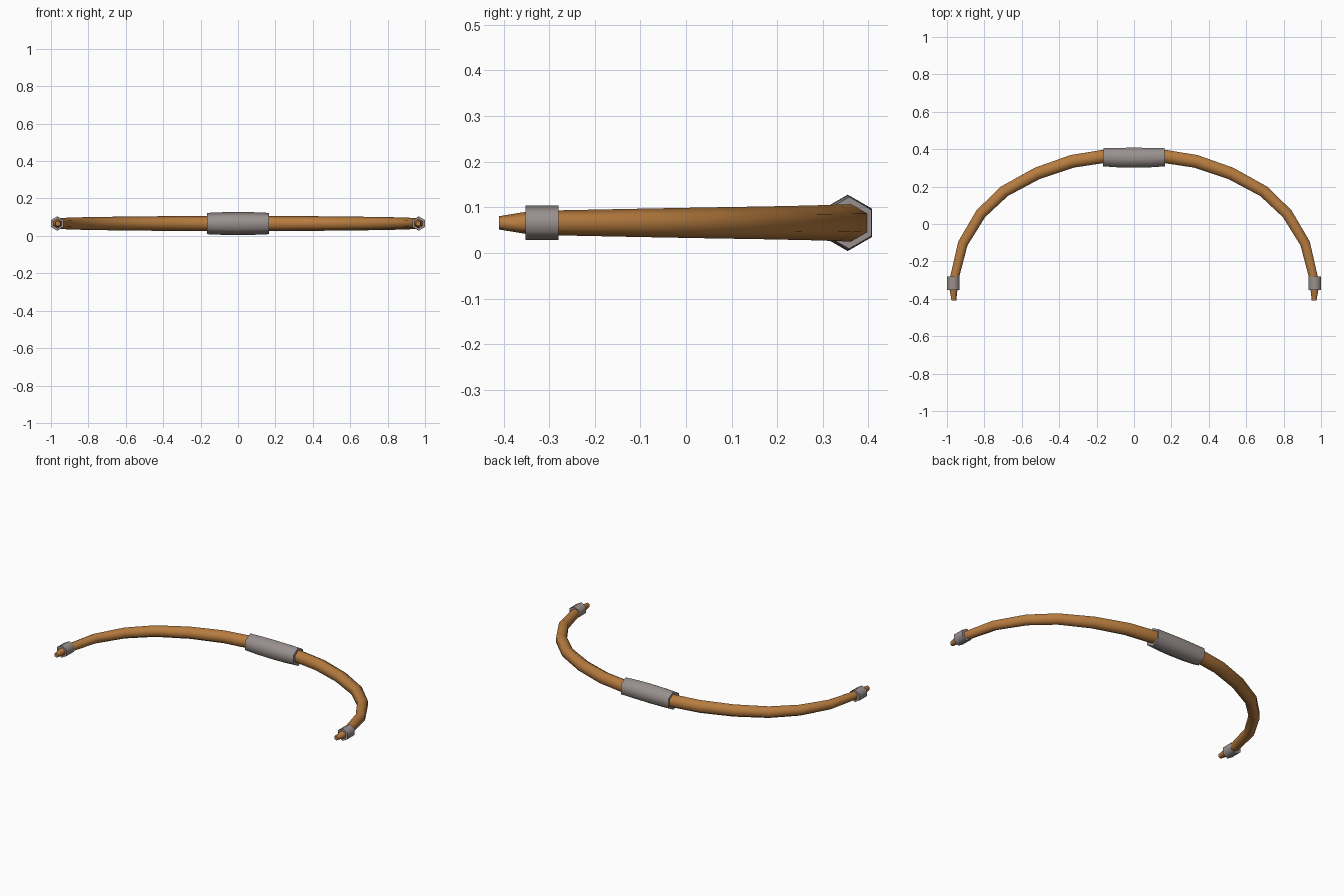
import bpy, bmesh, math
from mathutils import Vector

if "Cube" in bpy.data.objects:
    bpy.data.objects.remove(bpy.data.objects["Cube"])

ZC = 0.066  # height of the bow's centre plane


def material(name, rgb):
    m = bpy.data.materials.new(name)
    m.diffuse_color = (*rgb, 1)
    m.use_nodes = True
    m.node_tree.nodes["Principled BSDF"].inputs["Base Color"].default_value = m.diffuse_color
    return m


wood = material("warm_wood", (0.47, 0.20, 0.05))
wrap = material("grey_wrap", (0.32, 0.28, 0.27))


def sweep(name, path, mat, mirror=False):
    """Sweep a hexagon (points up and down) along (x, y, radius) stations."""
    bm = bmesh.new()
    pts = [Vector((x, y, ZC)) for x, y, r in path]
    rings = []
    for i, p in enumerate(pts):
        t = pts[min(i + 1, len(pts) - 1)] - pts[max(i - 1, 0)]
        if 0 < i < len(pts) - 1:  # mitre direction
            t = (pts[i + 1] - p).normalized() + (p - pts[i - 1]).normalized()
        side = t.normalized().cross(Vector((0, 0, 1)))
        ring = []
        for k in range(6):
            a = k * math.pi / 3
            off = side * math.sin(a) + Vector((0, 0, math.cos(a)))
            ring.append(bm.verts.new(p + off * path[i][2]))
        rings.append(ring)
    for a, b in zip(rings, rings[1:]):
        for k in range(6):
            n = (k + 1) % 6
            bm.faces.new((a[k], a[n], b[n], b[k]))
    bm.faces.new(rings[0])
    bm.faces.new(rings[-1])
    bmesh.ops.recalc_face_normals(bm, faces=bm.faces)
    me = bpy.data.meshes.new(name)
    bm.to_mesh(me)
    bm.free()
    me.materials.append(mat)
    ob = bpy.data.objects.new(name, me)
    bpy.context.collection.objects.link(ob)
    bpy.ops.object.select_all(action='DESELECT')
    ob.select_set(True)
    bpy.context.view_layer.objects.active = ob
    bpy.ops.object.shade_smooth_by_angle(angle=math.radians(65))
    if mirror:
        ob.modifiers.new("mirror", 'MIRROR')
    return ob


# curved wooden limbs, thinning toward the ends
half = [(0.165, 0.361, 0.041), (0.331, 0.335, 0.040), (0.519, 0.270, 0.038),
        (0.693, 0.175, 0.036), (0.819, 0.055, 0.034), (0.915, -0.104, 0.031),
        (0.963, -0.300, 0.027)]
sweep("bow_limbs", [(-x, y, r) for x, y, r in reversed(half)] + half, wood)

# central grip, slightly swollen in the middle
sweep("grip", [(-0.165, 0.3575, 0.057), (-0.08, 0.355, 0.0605), (0, 0.3545, 0.0618),
               (0.08, 0.355, 0.0605), (0.165, 0.3575, 0.057)], wrap)

# end bindings and tapered tips on both sides
sweep("end_binding", [(0.966, -0.280, 0.0380), (0.967, -0.352, 0.0378)], wrap, True)
sweep("tip", [(0.965, -0.340, 0.026), (0.963, -0.410, 0.0145)], wood, True)
